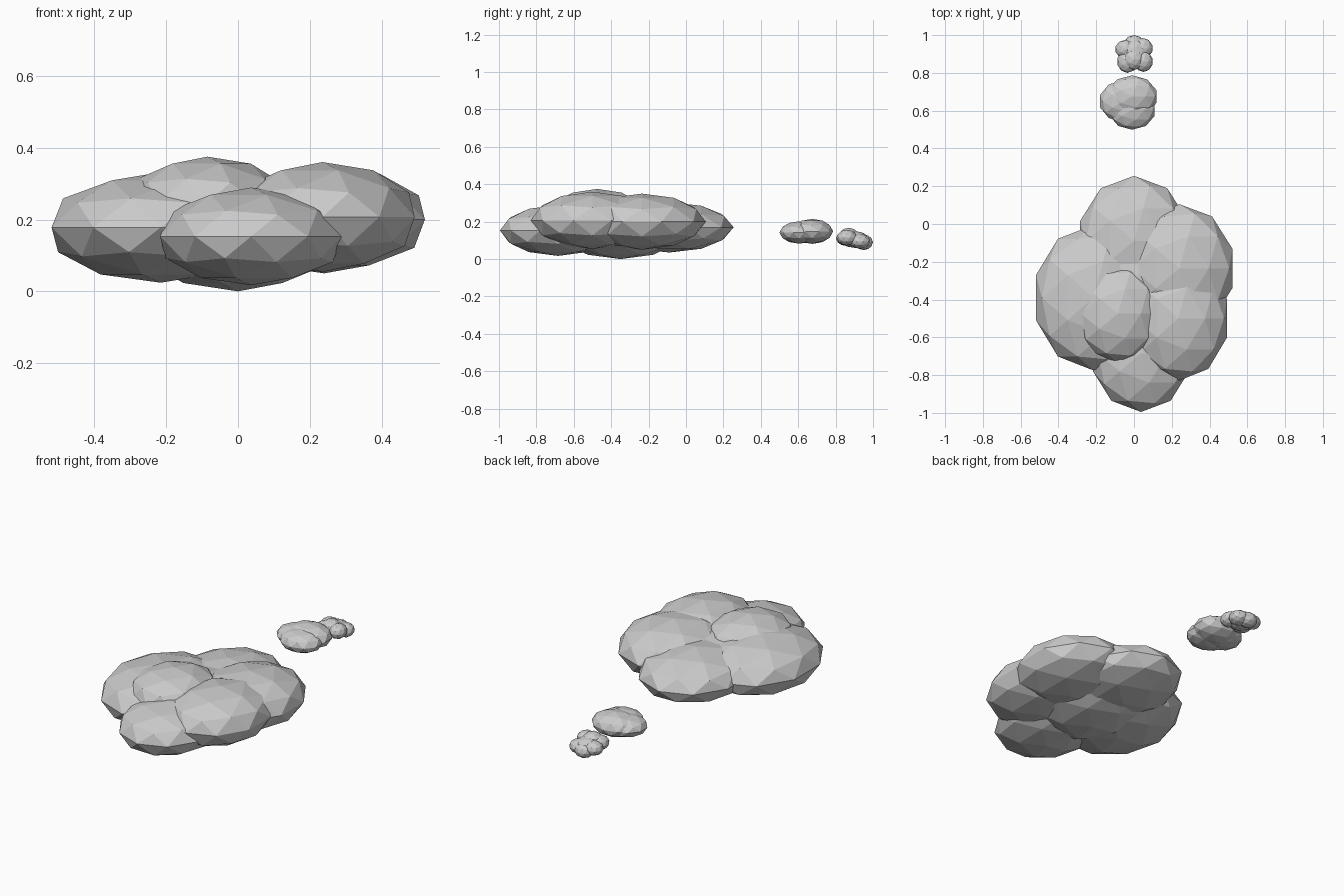
import bpy

def puff(name, blobs):
    """Cluster of overlapping flattened low-poly spheres joined into one object."""
    parts = []
    for loc, size in blobs:
        bpy.ops.mesh.primitive_ico_sphere_add(subdivisions=2, radius=1, location=loc)
        ob = bpy.context.object
        ob.scale = size
        parts.append(ob)
    bpy.ops.object.select_all(action='DESELECT')
    for ob in parts:
        ob.select_set(True)
    bpy.context.view_layer.objects.active = parts[0]
    bpy.ops.object.join()
    ob = bpy.context.object
    ob.name = name
    bpy.ops.object.transform_apply(location=True, rotation=True, scale=True)
    return ob

# Large cloud body: centre, radii
puff("large_puff", [
    ((0.00, -0.35, 0.155), (0.29, 0.35, 0.155)),    # core
    ((0.00, -0.09, 0.17), (0.30, 0.345, 0.135)),    # back
    ((0.24, -0.235, 0.20), (0.295, 0.34, 0.15)),    # back right
    ((0.235, -0.50, 0.207), (0.27, 0.33, 0.153)),   # front right
    ((-0.215, -0.39, 0.178), (0.32, 0.385, 0.154)), # left
    ((-0.085, -0.475, 0.245), (0.23, 0.26, 0.13)),  # top
    ((0.037, -0.685, 0.153), (0.267, 0.31, 0.136)), # front
])

# Medium trailing puff
puff("medium_puff", [
    ((-0.01, 0.675, 0.148), (0.135, 0.112, 0.067)),
    ((-0.01, 0.605, 0.142), (0.125, 0.106, 0.060)),
    ((-0.06, 0.65, 0.143), (0.125, 0.11, 0.058)),
])

# Small lumpy tail puff
puff("small_puff", [
    ((0.00, 0.90, 0.105), (0.075, 0.08, 0.045)),
    ((-0.045, 0.925, 0.105), (0.055, 0.05, 0.04)),
    ((0.045, 0.93, 0.095), (0.055, 0.055, 0.04)),
    ((0.00, 0.95, 0.09), (0.055, 0.05, 0.042)),
    ((0.05, 0.86, 0.115), (0.05, 0.055, 0.042)),
    ((-0.035, 0.86, 0.11), (0.055, 0.06, 0.04)),
    ((0.00, 0.87, 0.125), (0.055, 0.055, 0.042)),
])
